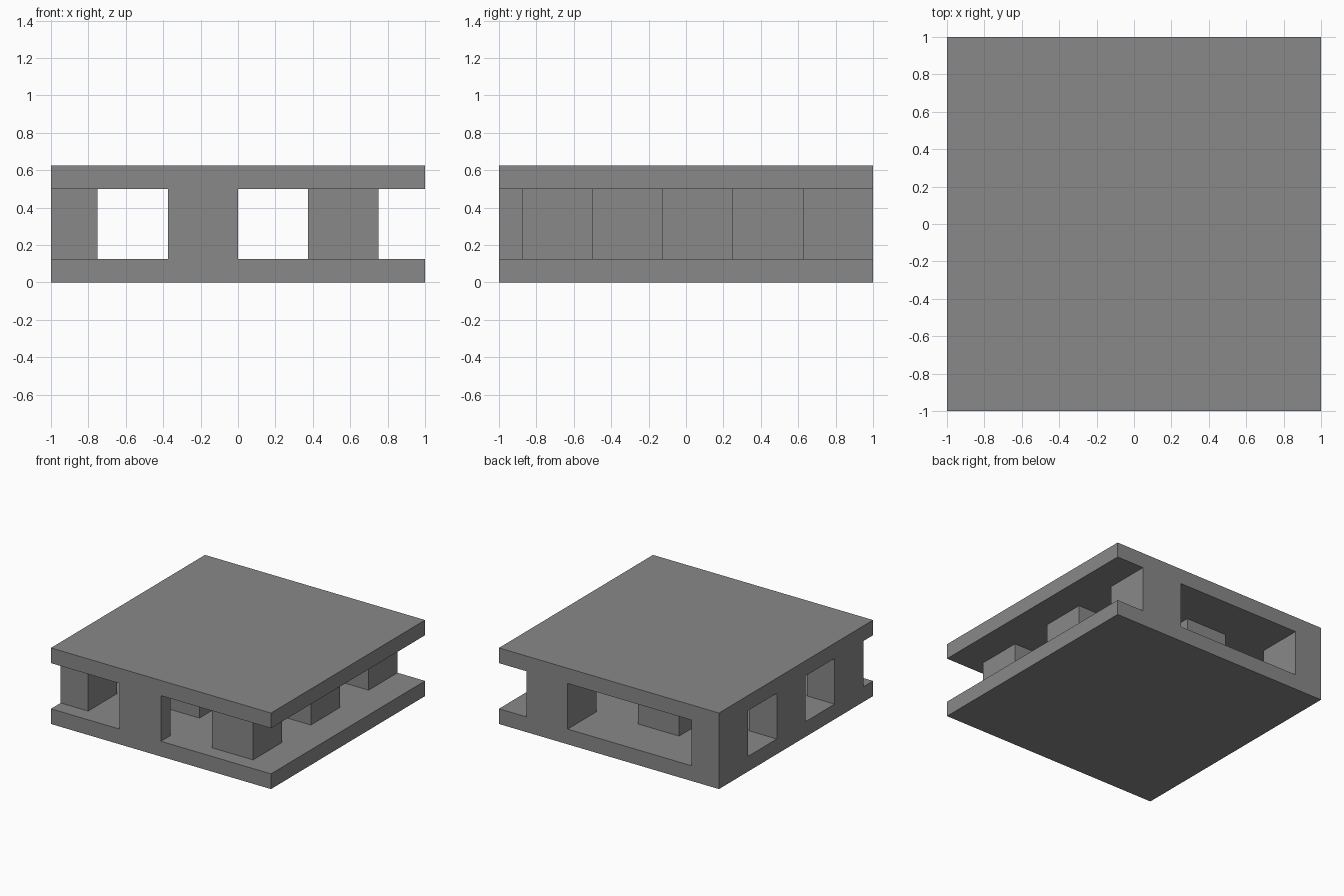
import bpy

cube = bpy.data.objects.get("Cube")
if cube:
    bpy.data.objects.remove(cube, do_unlink=True)

HALF = 1.0          # half width of the square slabs
SLAB = 0.125        # slab thickness
BLOCK = 0.375       # side of a full spacer block
PITCH = 2 * BLOCK   # block plus gap

grey = bpy.data.materials.new("mid grey")
grey.use_nodes = True
color = (0.25, 0.25, 0.25, 1)
grey.diffuse_color = color
grey.node_tree.nodes["Principled BSDF"].inputs["Base Color"].default_value = color


def box(name, low, high):
    """Add a box between two opposite corners."""
    centre = [(a + b) / 2 for a, b in zip(low, high)]
    bpy.ops.mesh.primitive_cube_add(size=1, location=centre)
    obj = bpy.context.object
    obj.name = name
    obj.scale = [b - a for a, b in zip(low, high)]
    bpy.ops.object.transform_apply(location=False, rotation=False, scale=True)
    obj.data.materials.append(grey)


def clipped_span(start):
    """Span of one block, cut off at the slab edges."""
    return max(start, -HALF), min(start + BLOCK, HALF)


# Two square slabs
for name, z in (("bottom_slab", 0), ("top_slab", SLAB + BLOCK)):
    box(name, (-HALF, -HALF, z), (HALF, HALF, z + SLAB))

# Staggered spacer blocks: the middle row is shifted by one block
for row, row_name in enumerate(("right", "middle", "left")):
    x0, x1 = clipped_span(-HALF - SLAB + row * PITCH)
    first = -HALF + SLAB - (BLOCK if row == 1 else 0)
    for i, place in enumerate(("front", "centre", "back")):
        y0, y1 = clipped_span(first + i * PITCH)
        box(f"{row_name}_{place}_block", (x0, y0, SLAB), (x1, y1, SLAB + BLOCK))
